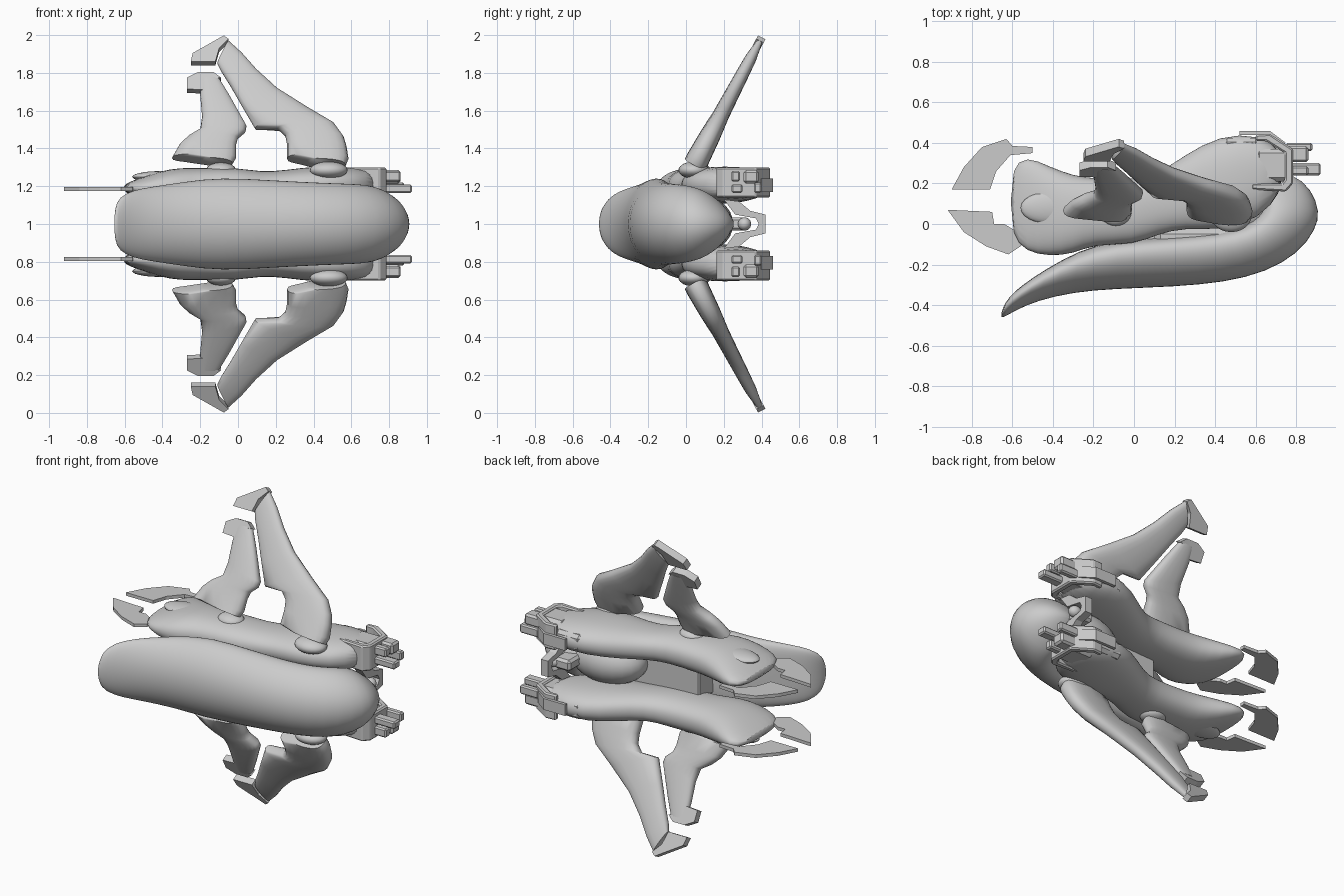
import bpy, bmesh
from math import sin, cos, pi, radians
from mathutils import Vector, Matrix

cube = bpy.data.objects.get("Cube")
if cube:
    bpy.data.objects.remove(cube)

MID = 1.0      # height of the symmetry plane
LEAN = 0.525   # how far the wings lean back per unit of height
WING_N = Vector((0, 1, -LEAN)).normalized()


def finish(name, bm, mirror=True, angle=35, subdiv=0, bevel=0):
    bmesh.ops.recalc_face_normals(bm, faces=bm.faces)
    bmesh.ops.translate(bm, verts=bm.verts, vec=(0, 0, -MID))
    mesh = bpy.data.meshes.new(name)
    bm.to_mesh(mesh)
    bm.free()
    ob = bpy.data.objects.new(name, mesh)
    ob.location.z = MID
    bpy.context.collection.objects.link(ob)
    bpy.ops.object.select_all(action='DESELECT')
    ob.select_set(True)
    bpy.context.view_layer.objects.active = ob
    if angle:
        bpy.ops.object.shade_smooth_by_angle(angle=radians(angle))
    if bevel:
        mod = ob.modifiers.new("Bevel", 'BEVEL')
        mod.width, mod.segments = bevel, 1
    if subdiv:
        mod = ob.modifiers.new("Subdivision", 'SUBSURF')
        mod.levels = mod.render_levels = subdiv
    if mirror:
        mod = ob.modifiers.new("Mirror", 'MIRROR')
        mod.use_axis = (False, False, True)
        mod.use_mirror_merge = False
    return ob


def loft(name, stations, sides=24, power=0.85, skew=0, **kw):
    """Skin rounded sections (edge, opposite edge, half thickness); skew moves the thickest point."""
    bm = bmesh.new()
    rings = []
    for a, b, thick in stations:
        a, b, ring = Vector(a), Vector(b), []
        for i in range(sides):
            t = 2 * pi * i / sides
            s, c = sin(t), cos(t)
            s = abs(s) ** power * (1 if s > 0 else -1)
            c = abs(c) ** power * (1 if c > 0 else -1)
            ring.append(bm.verts.new((a + b) / 2 + (b - a) * (c / 2 + skew * s * s) + thick * s))
        rings.append(ring)
    for r, q in zip(rings, rings[1:]):
        for i in range(sides):
            j = (i + 1) % sides
            bm.faces.new((r[i], r[j], q[j], q[i]))
    bm.faces.new(rings[0])
    bm.faces.new(rings[-1])
    return finish(name, bm, **kw)


def plate(name, points, offset, **kw):
    """Flat outline thickened by offset on both sides."""
    bm = bmesh.new()
    lo = [bm.verts.new(Vector(p) - offset) for p in points]
    hi = [bm.verts.new(Vector(p) + offset) for p in points]
    bm.faces.new(lo)
    bm.faces.new(hi)
    for i in range(len(lo)):
        j = (i + 1) % len(lo)
        bm.faces.new((lo[i], lo[j], hi[j], hi[i]))
    return finish(name, bm, angle=0, **kw)


def box(name, lo, hi, **kw):
    lo, hi = Vector(lo), Vector(hi)
    bm = bmesh.new()
    bmesh.ops.create_cube(bm, size=1, matrix=Matrix.Translation((lo + hi) / 2)
                          @ Matrix.Diagonal((*(hi - lo), 1)))
    return finish(name, bm, angle=0, **kw)


def ball(name, center, radii, **kw):
    bm = bmesh.new()
    bmesh.ops.create_uvsphere(bm, u_segments=24, v_segments=14, radius=1,
                              matrix=Matrix.Translation(center) @ Matrix.Diagonal((*radii, 1)))
    return finish(name, bm, **kw)


def on_wing(x, z):
    return Vector((x, 0.05 + (z - 1.32) * LEAN, z))


# Main hull: a long shell hooking round at the tail
hull = [(-.66, -.465, -.65, -.42, .09), (-.64, -.46, -.62, -.36, .145),
        (-.58, -.425, -.55, -.3, .18), (-.48, -.38, -.44, -.225, .2),
        (-.3, -.338, -.27, -.13, .225), (-.1, -.322, -.1, -.08, .25),
        (.2, -.312, .2, -.06, .232), (.45, -.29, .42, -.04, .22),
        (.65, -.24, .55, -.01, .215), (.81, -.15, .62, .04, .21),
        (.9, -.03, .64, .08, .195), (.92, .06, .64, .12, .175),
        (.88, .17, .62, .17, .13), (.79, .25, .6, .2, .08), (.66, .26, .58, .21, .02)]
loft("hull", [((ox, oy, MID), (ix, iy, MID), Vector((0, 0, h)))
              for ox, oy, ix, iy, h in hull],
     power=.95, skew=.2, mirror=False, subdiv=1, angle=60)

# Core between the nacelles, with a rounded bulb behind it
box("core", (-.12, -.15, .86), (.36, .04, 1.14), mirror=False, bevel=.01)
box("core_shoulder", (.1, -.18, .83), (.58, -.02, 1.17), mirror=False, bevel=.03)
ball("rear_bulb", (.48, .08, MID), (.25, .17, .15), mirror=False)

# Twin nacelles
nacelle = [(-.61, -.06, .28, 1.19, .02), (-.53, -.14, .34, 1.19, .05),
           (-.42, -.16, .285, 1.19, .09), (-.3, -.15, .24, 1.195, .105),
           (-.2, -.1, .225, 1.195, .1), (0, -.105, .22, 1.2, .1),
           (.12, -.05, .25, 1.19, .085), (.25, -.02, .34, 1.195, .09),
           (.42, -.035, .44, 1.21, .1), (.62, .02, .445, 1.21, .09),
           (.74, .17, .36, 1.21, .07)]
loft("nacelle", [((x, lo, z), (x, hi, z), Vector((0, 0, h)))
                 for x, lo, hi, z, h in nacelle], subdiv=1, angle=60)
ball("nacelle_canopy", (-.41, .08, 1.25), (.15, .08, .03))
box("nacelle_panel", (.44, .34, 1.16), (.62, .425, 1.265), bevel=.02)

# Pincer claws at the nacelle tips
UP = Vector((0, 0, .01))
outer = [(-.9, .17), (-.84, .28), (-.75, .38), (-.63, .42), (-.6, .385), (-.5, .38),
         (-.5, .35), (-.61, .34), (-.68, .26), (-.71, .17)]
inner = [(-.92, .07), (-.7, .06), (-.69, .0), (-.64, .0), (-.54, -.06), (-.56, -.11),
         (-.62, -.15), (-.73, -.11), (-.84, -.04)]
for name, outline in (("outer_claw", outer), ("inner_claw", inner)):
    plate(name, [(x, y, 1.185) for x, y in outline], UP)

# Swept wings: lower edge, upper edge, half thickness
long_wing = [(-.11, 1.85, -.05, 1.97, .022), (-.09, 1.81, .02, 1.905, .032),
             (-.04, 1.73, .1, 1.815, .036), (0.02, 1.625, .21, 1.715, .04),
             (.09, 1.505, .37, 1.615, .045), (.21, 1.505, .51, 1.53, .05),
             (.25, 1.47, .56, 1.46, .055), (.26, 1.42, .575, 1.41, .058),
             (.26, 1.345, .585, 1.345, .062), (.36, 1.325, .57, 1.31, .062)]
short_wing = [(-.2, 1.765, -.1, 1.77, .024), (-.2, 1.68, -.045, 1.68, .032),
              (-.19, 1.57, .045, 1.52, .04), (-.2, 1.5, .04, 1.49, .043),
              (-.26, 1.465, .0, 1.455, .044), (-.31, 1.42, -.01, 1.42, .045),
              (-.35, 1.35, -.01, 1.35, .05), (-.2, 1.335, -.03, 1.32, .05)]
for name, rows in (("long_wing", long_wing), ("short_wing", short_wing)):
    loft(name, [(on_wing(a, b), on_wing(c, d), WING_N * t) for a, b, c, d, t in rows],
         sides=20, power=.75, angle=50)

# Blocky wing tips
long_tip = [(-.075, 1.988), (-.24, 1.895), (-.25, 1.85), (-.12, 1.85), (-.1, 1.92), (-.05, 1.97)]
short_tip = [(-.21, 1.795), (-.27, 1.765), (-.27, 1.705), (-.18, 1.7), (-.16, 1.76),
             (-.09, 1.765), (-.13, 1.795)]
for name, outline in (("long_wing_tip", long_tip), ("short_wing_tip", short_tip)):
    plate(name, [on_wing(*p) for p in outline], WING_N * .022)

# Wing root joints
ball("long_wing_root", (.48, .04, 1.285), (.1, .08, .045))
ball("short_wing_root", (-.09, .06, 1.285), (.08, .07, .04))

# Rear engine clamps, open toward the nacelle
clamp = [(.6, .44), (.67, .445), (.785, .37), (.785, .2), (.75, .16), (.58, .17),
         (.58, .2), (.73, .2), (.745, .22), (.745, .35), (.65, .41), (.6, .41)]
plate("engine_clamp", [(x, y, 1.22) for x, y in clamp], Vector((0, 0, .08)), bevel=.008)
fin = [(.52, .46), (.67, .46), (.75, .4), (.7, .38), (.64, .44), (.52, .44)]
plate("clamp_fin", [(x, y, 1.205) for x, y in fin], Vector((0, 0, .035)))
box("engine_block", (.6, .21, 1.15), (.77, .37, 1.29), bevel=.02)
box("upper_barrel", (.75, .36, 1.165), (.88, .4, 1.22), bevel=.008)
box("outer_barrel", (.75, .305, 1.215), (.86, .385, 1.285), bevel=.012)
box("lower_barrel", (.75, .24, 1.165), (.92, .3, 1.21), bevel=.008)
box("barrel_shroud", (.75, .24, 1.225), (.86, .285, 1.28), bevel=.008)

# Central engine mount joining the two clamps
box("mount_body", (.58, .2, .965), (.69, .33, 1.035), mirror=False, bevel=.015)
bracket = [(.2, 1.13), (.28, 1.12), (.34, 1.07), (.42, 1.05), (.42, 1.0), (.385, 1.0),
           (.37, 1.03), (.26, 1.05)]
plate("mount_bracket", [(.69, y, z) for y, z in bracket], Vector((.025, 0, 0)))
ball("mount_nozzle", (.7, .31, MID), (.04, .035, .035), mirror=False)
